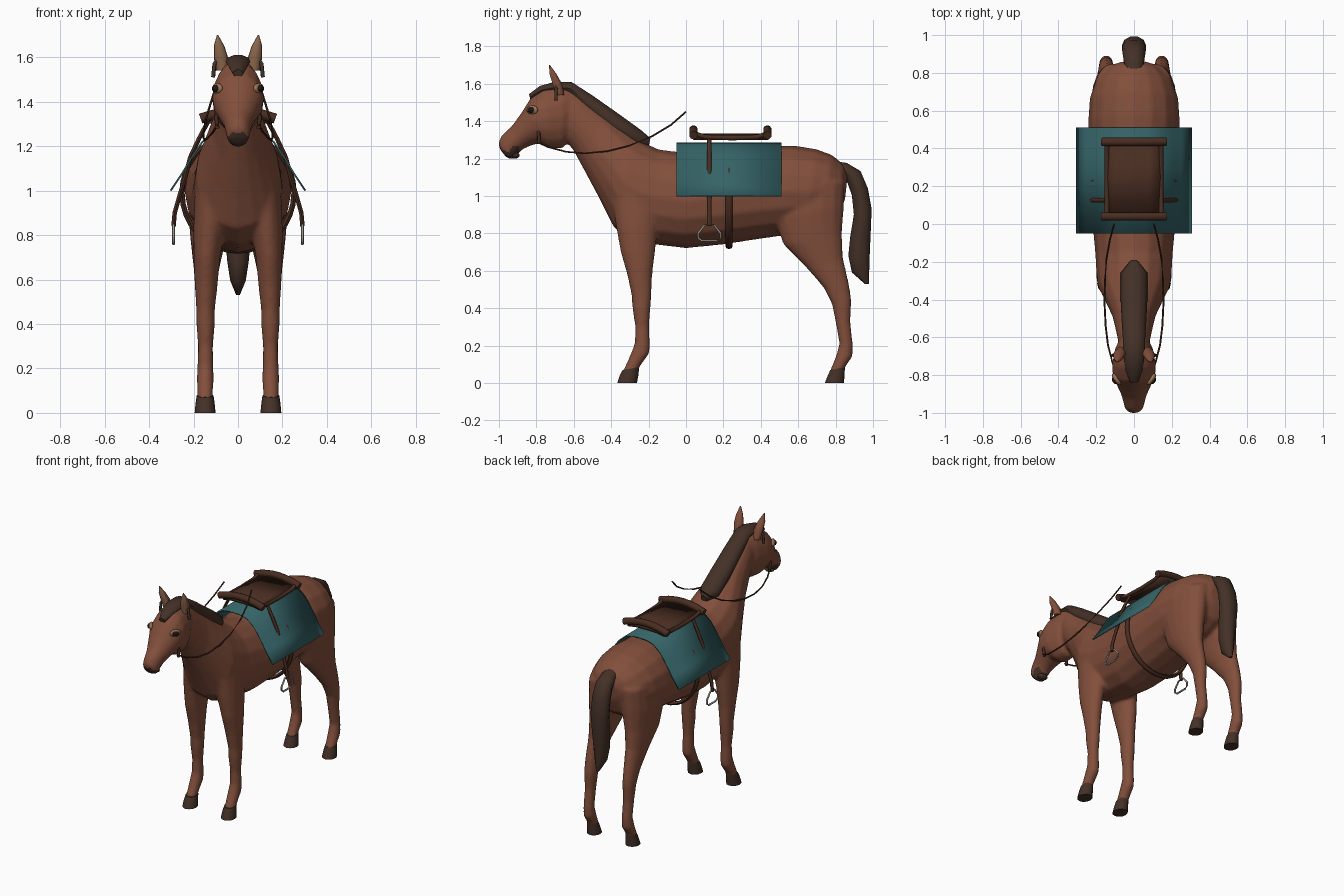
import bpy, bmesh, math
from mathutils import Vector


def mat(name, r, g, b):
    m = bpy.data.materials.new(name)
    m.diffuse_color = (r, g, b, 1)
    return m


COAT = mat("chestnut coat", .225, .078, .044)
HAIR = mat("dark hair", .056, .030, .020)
LEATHER = mat("leather", .066, .026, .015)
TEAL = mat("teal cloth", .035, .125, .135)
TAN = mat("tan", .32, .17, .09)
METAL = mat("metal", .32, .30, .26)
BLACK = mat("pupil", .012, .009, .008)


def finish(bm, name, m, angle=50):
    bmesh.ops.recalc_face_normals(bm, faces=bm.faces)
    me = bpy.data.meshes.new(name)
    bm.to_mesh(me)
    bm.free()
    me.materials.append(m)
    ob = bpy.data.objects.new(name, me)
    bpy.context.collection.objects.link(ob)
    smooth(ob, angle)
    return ob


def smooth(ob, angle):
    bpy.ops.object.select_all(action='DESELECT')
    ob.select_set(True)
    bpy.context.view_layer.objects.active = ob
    bpy.ops.object.shade_smooth_by_angle(angle=math.radians(angle))


def skin(bm, rings, closed=False):
    n = len(rings[0])
    pairs = list(zip(rings, rings[1:])) + ([(rings[-1], rings[0])] if closed else [])
    for a, b in pairs:
        for i in range(n):
            j = (i + 1) % n
            bm.faces.new((a[i], a[j], b[j], b[i]))
    if not closed:
        bm.faces.new(rings[0])
        bm.faces.new(rings[-1])


def loft(name, m, secs, x=0, n=16, side=1):
    """Oval rings, each (y1, z1, y2, z2, half width[, centre x])."""
    bm = bmesh.new()
    rings = []
    for y1, z1, y2, z2, w, *cx in secs:
        ring = []
        for k in range(n):
            a = math.tau * k / n
            c, s = w * math.cos(a), math.sin(a) / 2
            ring.append(bm.verts.new((side * ((cx[0] if cx else x) + c),
                        (y1 + y2) / 2 + (y1 - y2) * s, (z1 + z2) / 2 + (z1 - z2) * s)))
        rings.append(ring)
    skin(bm, rings)
    return finish(bm, name, m)


def tube(name, m, pts, r, n=8, closed=False, flat=1, side=1):
    """Round or flattened (along y) tube through points."""
    bm = bmesh.new()
    P = [Vector((side * p[0], p[1], p[2])) for p in pts]
    rings = []
    for i, p in enumerate(P):
        a = P[i - 1] if (i or closed) else p
        b = P[(i + 1) % len(P)] if (i < len(P) - 1 or closed) else p
        t = (b - a).normalized()
        ref = Vector((0, 1, 0)) if abs(t.y) < .9 else Vector((0, 0, 1))
        u = t.cross(ref).normalized()
        v = u.cross(t)
        rings.append([bm.verts.new(p + u * r * math.cos(math.tau * k / n)
                      + v * r * flat * math.sin(math.tau * k / n)) for k in range(n)])
    skin(bm, rings, closed)
    return finish(bm, name, m)


def ball(name, m, loc, scale, turn=0):
    bpy.ops.mesh.primitive_uv_sphere_add(segments=16, ring_count=8, location=loc, rotation=(0, 0, turn))
    ob = bpy.context.object
    ob.name, ob.scale = name, scale
    ob.data.materials.append(m)
    smooth(ob, 60)


# Body: trunk with neck, head and four legs, fused into one skin
trunk = [(.865, 1.12, .85, .98, .07), (.84, 1.17, .81, .88, .15), (.78, 1.22, .73, .83, .205),
         (.70, 1.25, .63, .80, .235), (.58, 1.27, .5, .785, .243), (.4, 1.27, .36, .765, .24),
         (.2, 1.25, .2, .74, .24), (0, 1.23, 0, .72, .22), (-.15, 1.25, -.17, .74, .205),
         (-.22, 1.285, -.29, .76, .2), (-.28, 1.32, -.385, .83, .19), (-.36, 1.38, -.455, .97, .152),
         (-.44, 1.45, -.53, 1.11, .115), (-.52, 1.51, -.6, 1.24, .097), (-.59, 1.57, -.645, 1.3, .085)]
head = [(-.57, 1.57, -.59, 1.36, .06), (-.66, 1.6, -.655, 1.255, .1), (-.76, 1.58, -.73, 1.25, .117),
        (-.83, 1.525, -.79, 1.28, .112), (-.88, 1.445, -.84, 1.265, .088), (-.93, 1.375, -.88, 1.245, .067),
        (-.985, 1.325, -.905, 1.215, .056), (-1.004, 1.285, -.93, 1.195, .05), (-.995, 1.25, -.96, 1.205, .035)]
fore = [(-.40, 1.0, -.12, 1.0, .08, .115), (-.375, .84, -.15, .82, .073, .128), (-.35, .7, -.165, .7, .06, .14),
        (-.315, .58, -.18, .58, .052, .143), (-.29, .46, -.185, .46, .042, .146), (-.287, .40, -.19, .40, .042, .146),
        (-.272, .3, -.197, .3, .034, .146), (-.275, .21, -.192, .2, .036, .147), (-.298, .15, -.195, .16, .039, .147),
        (-.33, .08, -.245, .09, .035, .148), (-.34, .05, -.26, .05, .036, .148)]
hind = [(.50, 1.06, .85, 1.08, .10, .115), (.47, .88, .845, .94, .1, .125), (.52, .74, .835, .80, .078, .135),
        (.64, .62, .84, .67, .057, .142), (.735, .51, .872, .53, .045, .146), (.78, .42, .885, .44, .04, .147),
        (.80, .32, .879, .33, .034, .147), (.82, .21, .893, .2, .034, .147), (.80, .14, .89, .14, .038, .147),
        (.775, .08, .855, .09, .035, .148), (.765, .05, .84, .05, .036, .148)]
parts = [loft("body", COAT, trunk), loft("head", COAT, head)]
for s in (1, -1):
    parts += [loft("fore_leg", COAT, fore, side=s), loft("hind_leg", COAT, hind, side=s)]
bpy.ops.object.select_all(action='DESELECT')
for p in parts:
    p.select_set(True)
body = parts[0]
bpy.context.view_layer.objects.active = body
bpy.ops.object.join()
rm = body.modifiers.new("fuse", 'REMESH')
rm.mode, rm.voxel_size = 'VOXEL', .012
sm = body.modifiers.new("soften", 'SMOOTH')
sm.factor, sm.iterations = .5, 4
for md in ("fuse", "soften"):
    bpy.ops.object.modifier_apply(modifier=md)
body.data.materials.clear()
body.data.materials.append(COAT)
body.data.materials.append(HAIR)
# Dark muzzle tip and lips
for f in body.data.polygons:
    c = f.center
    f.material_index = 1 if c.y < -.89 and (c.z < 1.228 or (f.normal.z < -.25 and c.z < 1.27)) else 0
smooth(body, 60)
ball("lower_lip", HAIR, (0, -.915, 1.218), (.036, .026, .018))

# Mane with forelock, and tail
loft("mane", HAIR, [(-.84, 1.545, -.83, 1.51, .022), (-.78, 1.59, -.77, 1.54, .046),
                    (-.70, 1.612, -.69, 1.55, .056), (-.61, 1.61, -.63, 1.54, .058),
                    (-.5, 1.54, -.54, 1.45, .065), (-.35, 1.435, -.40, 1.33, .072),
                    (-.24, 1.355, -.28, 1.26, .072), (-.19, 1.31, -.20, 1.26, .02)], n=10)
loft("tail", HAIR, [(.78, 1.19, .79, 1.14, .04), (.86, 1.178, .84, 1.11, .052), (.935, 1.135, .865, 1.06, .06),
                    (.975, 1.04, .885, 1.0, .064), (.995, .93, .895, .9, .064), (.99, .8, .875, .78, .058),
                    (.985, .68, .865, .68, .048), (.982, .6, .885, .59, .035), (.98, .53, .955, .53, .008)], n=10)

# Paired small parts
for s in (1, -1):
    loft("front_hoof", HAIR, [(-.338, .07, -.25, .085, .038), (-.352, .045, -.255, .04, .043),
                              (-.368, 0, -.262, 0, .047)], x=.148, n=12, side=s)
    loft("hind_hoof", HAIR, [(.772, .07, .85, .085, .037), (.76, .045, .847, .04, .042),
                             (.742, 0, .845, 0, .046)], x=.148, n=12, side=s)
    # Ears: brown back, tan inner face
    ear = loft("ear", COAT, [(-.70, 1.54, -.65, 1.54, .028, .07), (-.715, 1.6, -.662, 1.6, .032, .077),
                             (-.73, 1.65, -.69, 1.65, .024, .085), (-.733, 1.7, -.727, 1.7, .003, .092)],
               n=10, side=s)
    ear.data.materials.append(TAN)
    for f in ear.data.polygons:
        f.material_index = 1 if f.normal.y < -.6 else 0
    # Eyes
    ball("eye_rim", TAN, (s * .093, -.822, 1.46), (.016, .036, .024), s * -.6)
    ball("eye", BLACK, (s * .099, -.828, 1.46), (.016, .022, .017), s * -.6)
    # Bridle: brow tufts, bit cheek and reins
    tube("brow_tuft", HAIR, [(.085, -.69, 1.60), (.106, -.695, 1.57), (.112, -.695, 1.51)], .009, side=s)
    tube("bit_cheek", LEATHER, [(.088, -.79, 1.37), (.098, -.788, 1.33), (.092, -.785, 1.28)], .009, side=s)
    tube("rein", LEATHER, [(.09, -.80, 1.30), (.115, -.73, 1.26), (.138, -.64, 1.236), (.15, -.54, 1.228),
                           (.156, -.42, 1.24), (.154, -.3, 1.27), (.145, -.18, 1.32), (.127, -.08, 1.38),
                           (.105, 0, 1.45)], .005, n=6, side=s)
    # Stirrup strap and iron
    tube("stirrup_strap", LEATHER, [(.13, .125, 1.32), (.175, .125, 1.235), (.215, .125, 1.15), (.235, .125, 1.07),
                                    (.265, .125, .97), (.285, .125, .90), (.29, .125, .84)], .010, flat=1.2, side=s)
    tube("stirrup", METAL, [(.29, .10, .845), (.29, .15, .845), (.29, .185, .80), (.29, .185, .775),
                            (.29, .165, .76), (.29, .085, .76), (.29, .065, .775), (.29, .065, .80)],
         .006, closed=True, side=s)
    # Saddle side rail
    tube("saddle_rail", LEATHER, [(.145, .04, 1.335), (.143, .1, 1.315), (.143, .25, 1.31), (.143, .38, 1.315),
                                  (.145, .44, 1.335)], .013, side=s)

# Girth strap round the barrel
tube("girth", LEATHER, [(.252 * math.cos(a), .23, .99 + .262 * math.sin(a))
     for a in (math.tau * k / 32 for k in range(32))], .012, closed=True, flat=1.5)


def draped(name, m, half, y0, y1, thick):
    """Sheet swept along y from half of a mirrored cross-section."""
    prof = [(-x, z) for x, z in reversed(half) if x > 0] + half
    bm = bmesh.new()
    rows = [[bm.verts.new((x, y, z)) for x, z in prof] for y in (y0, y1)]
    for i in range(len(prof) - 1):
        bm.faces.new((rows[0][i], rows[0][i + 1], rows[1][i + 1], rows[1][i]))
    ob = finish(bm, name, m)
    so = ob.modifiers.new("thickness", 'SOLIDIFY')
    so.thickness, so.offset = thick, 0


# Saddle blanket, seat and end rolls
draped("blanket", TEAL, [(0, 1.283), (.06, 1.28), (.11, 1.263), (.16, 1.22), (.205, 1.155), (.25, 1.08),
                         (.303, 1.0)], -.05, .51, .008)
draped("seat", LEATHER, [(0, 1.322), (.08, 1.32), (.143, 1.31)], .04, .44, .022)
for nm, y in (("front_roll", .04), ("rear_roll", .435)):
    tube(nm, LEATHER, [(x, y, 1.355 - 1.1 * x * x) for x in
                       (-.168, -.16, -.11, -.05, 0, .05, .11, .16, .168)], .023, n=10)
